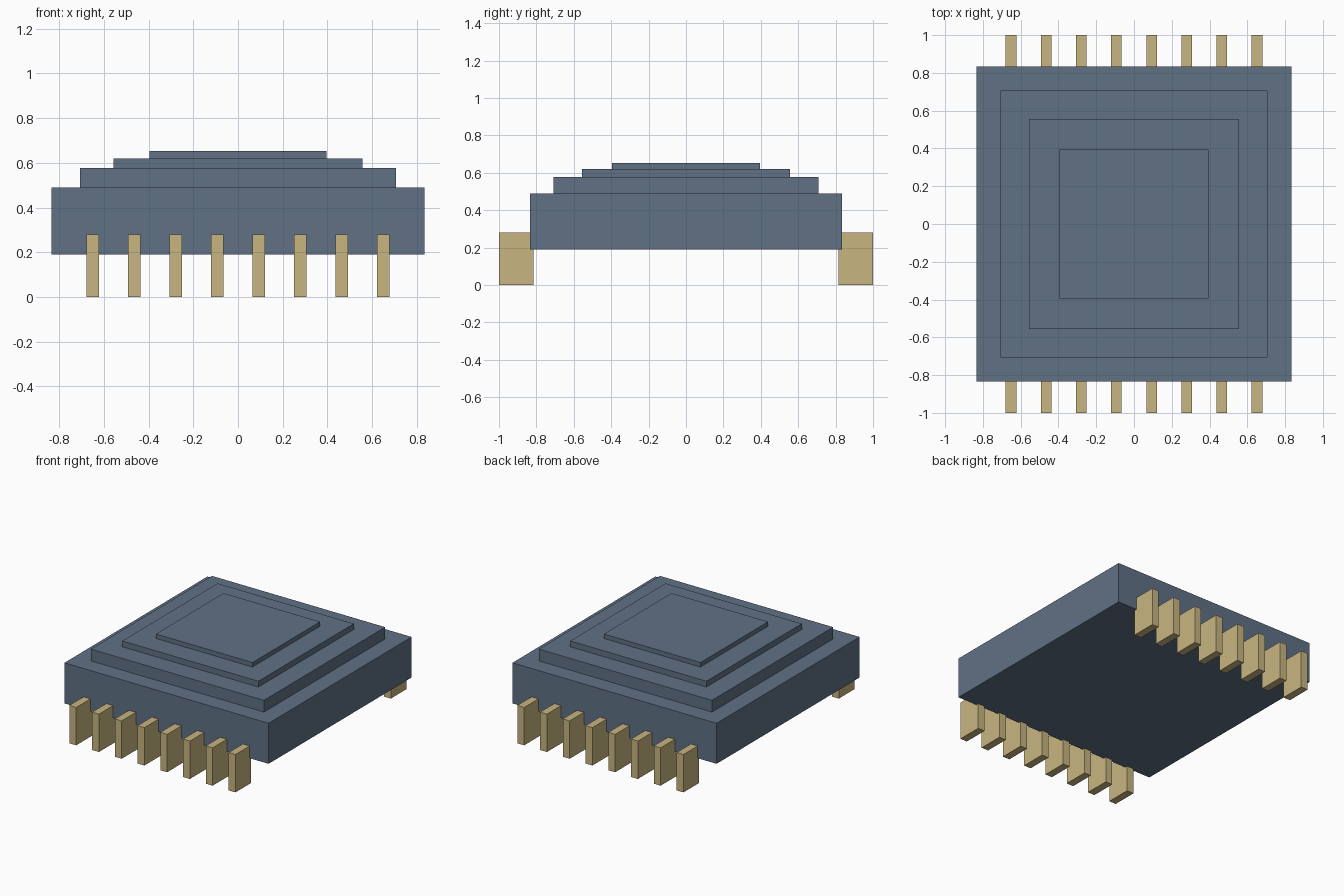
import bpy

cube = bpy.data.objects.get("Cube")
if cube:
    bpy.data.objects.remove(cube, do_unlink=True)


def make_material(name, rgb):
    mat = bpy.data.materials.new(name)
    mat.use_nodes = True
    mat.diffuse_color = (*rgb, 1)
    mat.node_tree.nodes["Principled BSDF"].inputs["Base Color"].default_value = (*rgb, 1)
    return mat


def box(name, low, high, mat):
    """Axis-aligned box between two corners."""
    centre = [(a + b) / 2 for a, b in zip(low, high)]
    bpy.ops.mesh.primitive_cube_add(size=1, location=centre)
    obj = bpy.context.object
    obj.name = name
    obj.scale = [b - a for a, b in zip(low, high)]
    bpy.ops.object.transform_apply(location=False, rotation=False, scale=True)
    obj.data.materials.append(mat)
    return obj


slate = make_material("slate blue", (0.115, 0.165, 0.235))
tan = make_material("pale gold", (0.58, 0.46, 0.22))

# Stepped square body: name, half width, bottom, top
tiers = [
    ("body", 0.835, 0.19, 0.49),
    ("lower_step", 0.708, 0.49, 0.577),
    ("middle_step", 0.557, 0.577, 0.62),
    ("top_step", 0.395, 0.62, 0.653),
]
for name, half, bottom, top in tiers:
    box(name, (-half, -half, bottom), (half, half, top), slate)

# Row of pins along the front and back edges
pin_count, pitch, half_width = 8, 0.186, 0.028
for side, sign in (("front", -1), ("back", 1)):
    y_low, y_high = sorted((sign * 0.815, sign * 1.0))
    for i in range(pin_count):
        x = (i - (pin_count - 1) / 2) * pitch
        box(f"{side}_pin_{i + 1}", (x - half_width, y_low, 0),
            (x + half_width, y_high, 0.28), tan)
